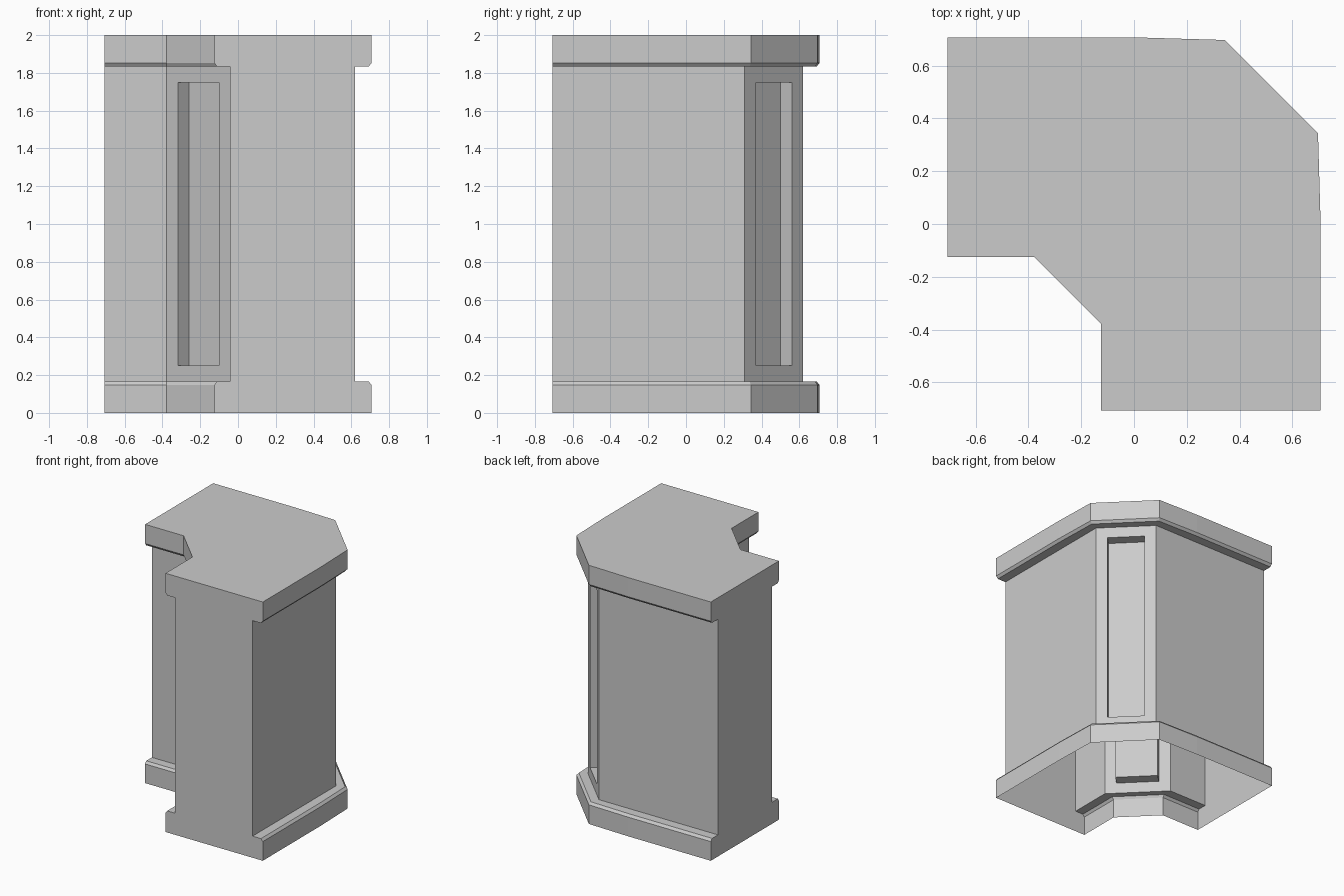
import bpy
import bmesh

if "Cube" in bpy.data.objects:
    bpy.data.objects.remove(bpy.data.objects["Cube"])

E = 0.707  # distance of the wall ends from the centre


def outline(edge, mid, corner, inner, bend=-0.378):
    """Angled L-shaped plan, mirrored across the diagonal x = y."""
    outer = [(-E, edge), (0, mid), corner]
    inside = [(bend, inner), (-E, inner)]
    return (outer + [(y, x) for x, y in reversed(outer)]
            + [(y, x) for x, y in reversed(inside)] + inside)


# Plans of the moulding, its bevelled lip and the wall body
mould = outline(0.707, 0.707, (0.343, 0.697), -0.125)
lip = outline(0.691, 0.691, (0.336, 0.681), -0.111)
body = outline(0.62, 0.62, (0.311, 0.62), -0.042)

levels = [(0, mould), (0.148, mould), (0.167, lip), (0.167, body),
          (1.833, body), (1.833, lip), (1.852, mould), (2, mould)]

bm = bmesh.new()
rings = [[bm.verts.new((x, y, z)) for x, y in plan] for z, plan in levels]
n = len(mould)
panels = []

# Outer and inner wall faces; the end segments are capped separately
for k in range(len(rings) - 1):
    a, b = rings[k], rings[k + 1]
    for i in range(n):
        if i in (5, n - 1):
            continue
        j = (i + 1) % n
        f = bm.faces.new((a[i], a[j], b[j], b[i]))
        if k == 3 and i in (2, 7):
            panels.append(f)

# End caps and top; the underside is open
for i, j in ((5, 6), (n - 1, 0)):
    bm.faces.new([r[i] for r in rings] + [r[j] for r in reversed(rings)])
bm.faces.new(rings[-1])
bmesh.ops.recalc_face_normals(bm, faces=bm.faces[:])

# Recessed panels in both diagonal corner faces
for f in panels:
    bmesh.ops.inset_region(bm, faces=[f], thickness=0.084, use_even_offset=True)
    f.normal_update()
    push = f.normal * -0.085
    new = bmesh.ops.extrude_discrete_faces(bm, faces=[f])["faces"][0]
    bmesh.ops.translate(bm, verts=new.verts[:], vec=push)

mesh = bpy.data.meshes.new("corner_wall")
bm.to_mesh(mesh)
bm.free()
bpy.context.collection.objects.link(bpy.data.objects.new("corner_wall", mesh))
